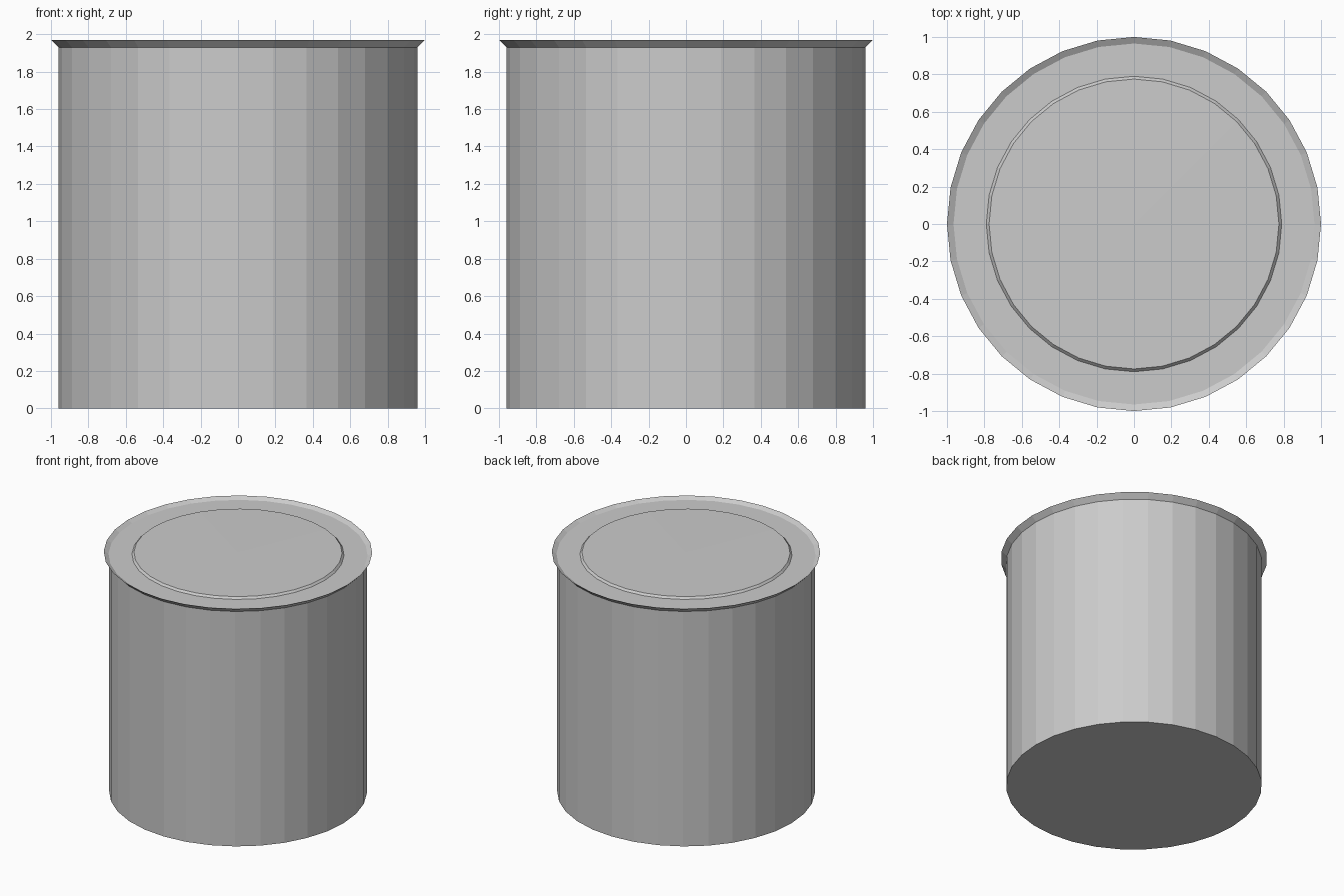
import bpy, bmesh
from math import cos, sin, tau

if "Cube" in bpy.data.objects:
    bpy.data.objects.remove(bpy.data.objects["Cube"])

SIDES = 32


def lathe(name, profile):
    """Revolve (radius, z) points around z; a zero radius becomes a single pole."""
    bm = bmesh.new()
    rings = []
    for r, z in profile:
        n = SIDES if r > 0 else 1
        rings.append([bm.verts.new((r * cos(tau * i / SIDES), r * sin(tau * i / SIDES), z))
                      for i in range(n)])
    for a, b in zip(rings, rings[1:]):
        for i in range(SIDES):
            j = (i + 1) % SIDES
            if len(a) == 1:
                bm.faces.new((a[0], b[j], b[i]))
            elif len(b) == 1:
                bm.faces.new((a[i], a[j], b[0]))
            else:
                bm.faces.new((a[i], a[j], b[j], b[i]))
    mesh = bpy.data.meshes.new(name)
    bm.to_mesh(mesh)
    bm.free()
    obj = bpy.data.objects.new(name, mesh)
    bpy.context.collection.objects.link(obj)
    return obj


# Straight can wall with a flat base
lathe("can_body", [(0, 0), (0.96, 0), (0.96, 1.93)])

# Flared rim, recessed ledge and slightly raised centre panel
lathe("can_lid", [(0.96, 1.93), (1.0, 1.97), (0.965, 1.95),
                  (0.79, 1.95), (0.775, 1.966), (0, 1.97)])
